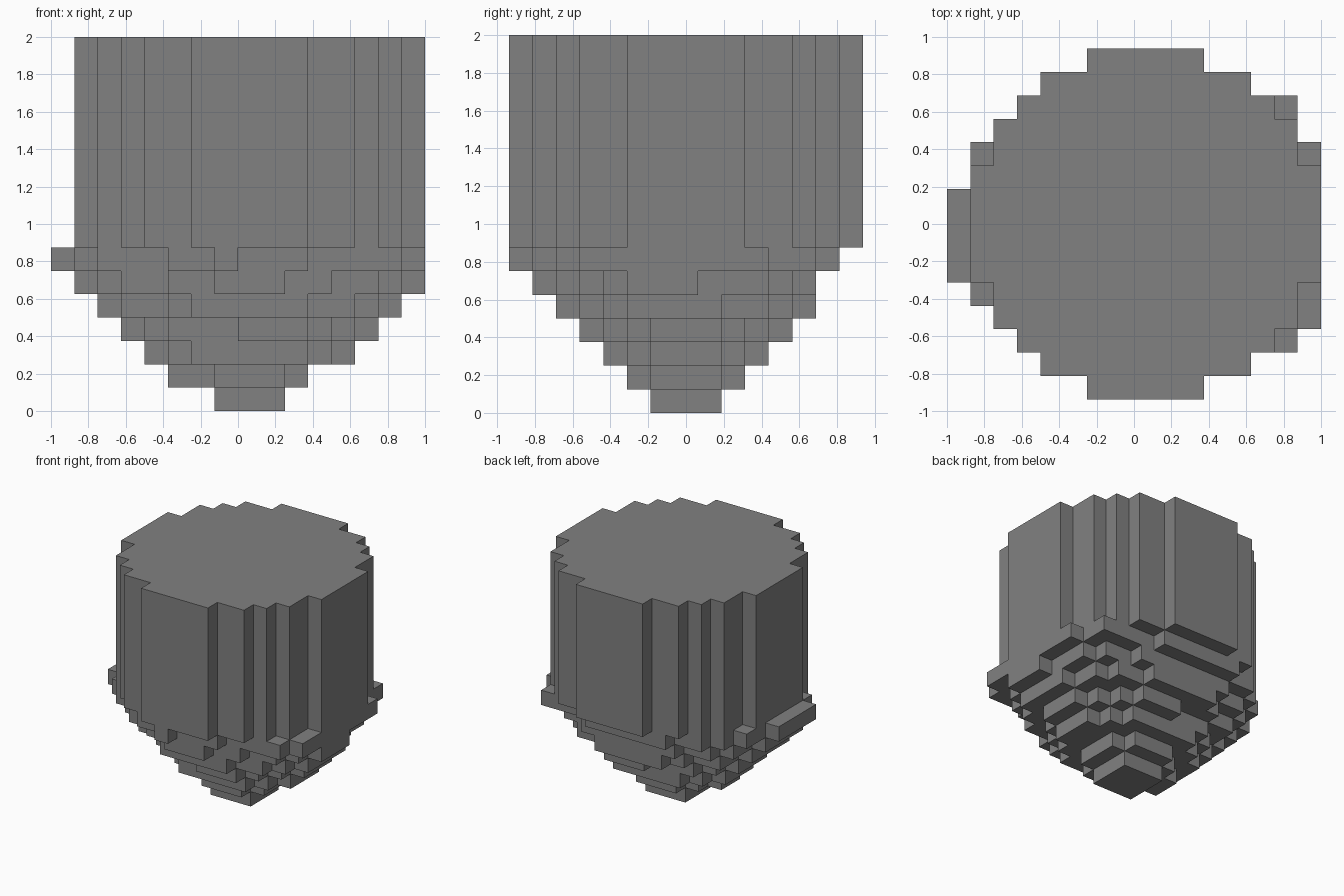
import bpy
import bmesh
import math
from mathutils import Vector

cube = bpy.data.objects.get("Cube")
if cube:
    bpy.data.objects.remove(cube, do_unlink=True)

UNIT = 0.125
ROWS = range(-7, 8)      # cell rows, centred on y
COLUMNS = range(-8, 8)   # left edges of the cells in x
cells = set()


def make_material(name, value):
    material = bpy.data.materials.new(name)
    material.use_nodes = True
    colour = (value, value, value, 1.0)
    material.diffuse_color = colour
    material.node_tree.nodes["Principled BSDF"].inputs["Base Color"].default_value = colour
    return material


def add_slab(level, left, right, front, back):
    """Fill one level; front and back are the first and last cell rows."""
    for column in range(left, right):
        for row in range(front, back + 1):
            cells.add((column, row, level))


# round column with a stepped outline
for column in COLUMNS:
    for row in ROWS:
        if column ** 2 + row ** 2 <= 55:
            for level in range(7, 16):
                cells.add((column, row, level))

# stepped taper, each level a stack of crossing slabs
taper = [
    # tip
    [(-1, 2, -1, 1)],
    [(-1, 2, -2, 2), (-2, 3, -1, 1), (-3, 3, -1, 0)],
    [(-2, 3, -3, 3), (-3, 4, -2, 2), (-4, 5, -1, 1)],
    [(0, 3, -4, 4), (-3, 4, -3, 3), (-4, 5, -2, 2), (-5, 6, -1, 1)],
    # middle
    [(-2, 3, -5, 5), (-3, 5, -4, 4), (-5, 6, -3, 3), (-6, 7, -2, 1)],
    [(-1, 2, -6, 5), (-3, 4, -5, 5), (-5, 6, -4, 4), (-6, 7, -3, 3),
     (-7, 7, -2, 1), (0, 8, -2, 0)],
    # ledge under the column
    [(-1, 0, -7, 6), (-3, 3, -6, 6), (-3, 7, -5, 5), (-5, 6, -4, 5),
     (-6, 7, -4, 4), (-7, 8, -3, 3), (0, 8, -4, 3), (-8, 8, -2, 1)],
]
for level, slabs in enumerate(taper):
    for slab in slabs:
        add_slab(level, *slab)

# outer skin: one quad for each exposed cell side
bm = bmesh.new()
for cell in cells:
    middle = Vector(cell) + Vector((0.5, 0, 0.5))
    for axis in range(3):
        for sign in (-1, 1):
            neighbour = list(cell)
            neighbour[axis] += sign
            if tuple(neighbour) in cells:
                continue
            normal = Vector((0, 0, 0))
            normal[axis] = sign * 0.5
            side = Vector((0, 0, 0))
            side[(axis + 1) % 3] = 0.5
            up = Vector((0, 0, 0))
            up[(axis + 2) % 3] = 0.5 * sign
            corners = (-side - up, side - up, side + up, up - side)
            bm.faces.new([bm.verts.new((middle + normal + c) * UNIT) for c in corners])

# weld and merge the flat areas
bmesh.ops.remove_doubles(bm, verts=bm.verts[:], dist=0.001)
bmesh.ops.dissolve_limit(bm, angle_limit=math.radians(1),
                         verts=bm.verts[:], edges=bm.edges[:])
mesh = bpy.data.meshes.new("tapered_block")
bm.to_mesh(mesh)
bm.free()
mesh.materials.append(make_material("mid grey", 0.22))
block = bpy.data.objects.new("tapered_block", mesh)
bpy.context.collection.objects.link(block)
